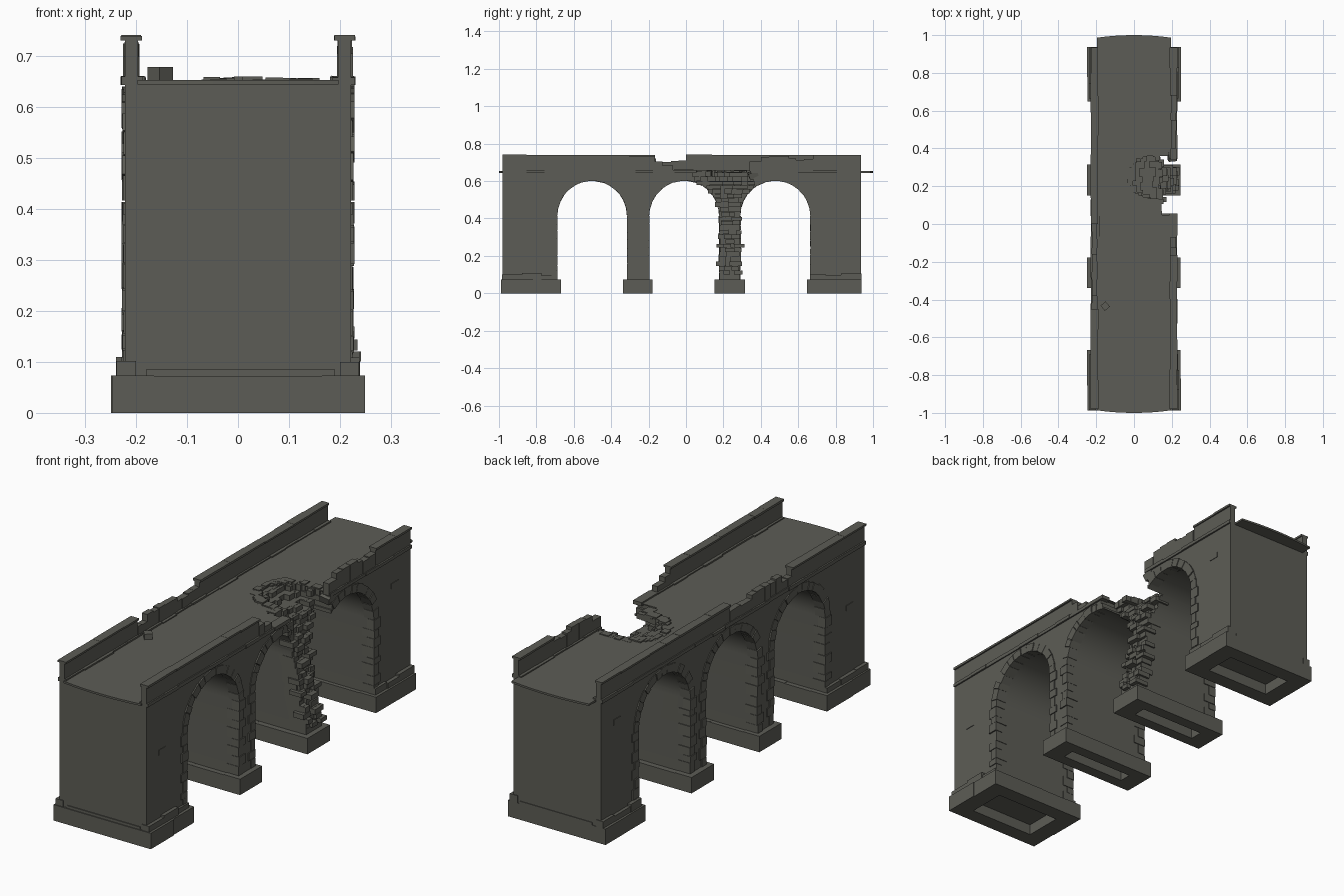
import bpy, bmesh, math, random
from mathutils import Matrix, Vector, Euler

if "Cube" in bpy.data.objects:
    bpy.data.objects.remove(bpy.data.objects["Cube"])

random.seed(4)
R = random.uniform
stone = bpy.data.materials.new("grey_stone")
stone.diffuse_color = (0.108, 0.108, 0.092, 1)
stone.use_nodes = True
stone.node_tree.nodes["Principled BSDF"].inputs["Base Color"].default_value = stone.diffuse_color

ARCHES = (-0.502, -0.01, 0.478)      # arch centres along y
RAD, SPRING = 0.188, 0.415
Y0, Y1, WALL = -0.98, 0.935, 0.222
GAP = (0.045, 0.365)                 # collapsed stretch on the right side


def box(bm, x0, x1, y0, y1, z0, z1, rot=None):
    m = Matrix.Translation(((x0 + x1) / 2, (y0 + y1) / 2, (z0 + z1) / 2))
    if rot:
        m = m @ Euler(rot).to_matrix().to_4x4()
    m = m @ Matrix.Diagonal((abs(x1 - x0), abs(y1 - y0), abs(z1 - z0), 1))
    bmesh.ops.create_cube(bm, size=1, matrix=m)


def prism(bm, pts, offset):
    """Extrude a closed loop of 3D points along offset."""
    face = bm.faces.new([bm.verts.new(p) for p in pts])
    ext = bmesh.ops.extrude_face_region(bm, geom=[face], use_keep_orig=True)
    vs = [g for g in ext["geom"] if isinstance(g, bmesh.types.BMVert)]
    bmesh.ops.translate(bm, verts=vs, vec=Vector(offset))


def finish(bm, name):
    bmesh.ops.recalc_face_normals(bm, faces=bm.faces[:])
    me = bpy.data.meshes.new(name)
    bm.to_mesh(me)
    bm.free()
    me.materials.append(stone)
    ob = bpy.data.objects.new(name, me)
    bpy.context.collection.objects.link(ob)
    return ob


def joints(a, b, step):
    """Uneven block joints from a to b."""
    n = max(1, round((b - a) / step))
    w = (b - a) / n
    cuts = [a] + [a + w * (i + R(-0.2, 0.2)) for i in range(1, n)] + [b]
    return list(zip(cuts[:-1], cuts[1:]))


def broken_x(y, z):
    """How far out (x) masonry survives in the collapsed stretch."""
    x = 0.215 - 0.09 * min(1, (z - 0.1) / 0.5)
    if z > 0.57:
        k = max(0, 1 - ((y - 0.245) / 0.14) ** 2)
        x -= 0.16 * math.sqrt(k) * min(1, (z - 0.57) / 0.075)
    return x


def in_arch(y, z, grow=0.0):
    return any(abs(y - c) < RAD + grow and (z < SPRING or
               math.hypot(y - c, z - SPRING) < RAD + grow) for c in ARCHES)


# main body: side profile with three arches
pts = [(Y0, 0.05)]
for c in ARCHES:
    pts.append((c - RAD, 0.05))
    pts += [(c - RAD * math.cos(math.pi * i / 28), SPRING + RAD * math.sin(math.pi * i / 28))
            for i in range(29)]
    pts.append((c + RAD, 0.05))
pts += [(Y1, 0.05), (Y1, 0.648), (Y0, 0.648)]
bm = bmesh.new()
prism(bm, [(-WALL, y, z) for y, z in pts], (2 * WALL, 0, 0))
body = finish(bm, "bridge_body")

# road deck with bowed ends
bm = bmesh.new()
N = 8
xs = [-0.197 + 0.394 * i / N for i in range(N + 1)]
bow = lambda x: 0.986 + 0.014 * (1 - (x / 0.2) ** 2)
prism(bm, [(x, -bow(x), 0.644) for x in xs] + [(x, bow(x), 0.644) for x in reversed(xs)], (0, 0, 0.009))
deck = finish(bm, "road_deck")

# collapse: stepped cutter plus broken bricks on the exposed face
cut, bricks = bmesh.new(), bmesh.new()
z, H = 0.1, 0.0235
while z < 0.69:
    top = z + H * R(0.85, 1.15)
    a, b = GAP[0] + R(-0.012, 0.012), GAP[1] + R(-0.012, 0.012)
    for y0, y1 in joints(a, b, 0.034):
        y, zm = (y0 + y1) / 2, (z + top) / 2
        x = broken_x(y, zm) + R(-0.012, 0.012)
        box(cut, x, 0.32, y0 - 0.0007, y1 + 0.0007, z, top + 0.0009)
        if zm < 0.655 and not in_arch(y, zm, 0.002) and random.random() < 0.75:
            e = R(0.0, 0.007)
            box(bricks, x - 0.05, x + R(0.004, 0.026), y0 + 0.001 - e, y1 - 0.001 + e, z + 0.001, top - 0.001)
    z = top
# jagged rim bricks around the hole in the deck
for i in range(26):
    a = math.pi * (0.42 + 1.16 * i / 25)
    x, y = 0.1 + 0.155 * math.cos(a), 0.25 + 0.135 * math.sin(a)
    w, l = R(0.012, 0.022), R(0.012, 0.024)
    box(bricks, x - w, x + w, y - l, y + l, 0.625, R(0.65, 0.66))
for y in (0.055, 0.075, 0.1, 0.35, 0.37):
    box(bricks, R(0.10, 0.12), R(0.13, 0.15), y - 0.014, y + 0.014, 0.622, R(0.648, 0.657))
finish(bricks, "broken_masonry")
cutter = finish(cut, "collapse_cutter")
cutter.hide_render = True
for ob in (body, deck):
    mod = ob.modifiers.new("collapse", "BOOLEAN")
    mod.operation, mod.solver, mod.object, mod.use_self = "DIFFERENCE", "EXACT", cutter, True
    dg = bpy.context.evaluated_depsgraph_get()
    me = bpy.data.meshes.new_from_object(ob.evaluated_get(dg))
    ob.modifiers.clear()
    if len(me.polygons):
        ob.data = me
bpy.data.objects.remove(cutter)
bpy.ops.object.select_all(action="DESELECT")
body.select_set(True)
bpy.context.view_layer.objects.active = body
bpy.ops.object.shade_smooth_by_angle(angle=math.radians(20))

# hollow plinths made of stone blocks
bm = bmesh.new()
for a, b, t in ((-0.988, -0.668, 0.07), (-0.338, -0.178, 0.052), (0.152, 0.316, 0.052), (0.648, 0.938, 0.07)):
    for s in (1, -1):
        for y0, y1 in joints(a, b, 0.15):
            box(bm, s * 0.165, s * (0.25 - R(0, 0.006)), y0, y1, 0.0, 0.073)
    for x0, x1 in joints(-0.165, 0.165, 0.17):
        for y0, y1 in ((a, a + t), (b - t, b)):
            box(bm, x0, x1, y0, y1, 0.0, 0.073 - R(0, 0.002))
finish(bm, "plinths")

# low base course around the two abutments
bm = bmesh.new()
for a, b, end in ((-0.984, -0.688, -0.984), (0.664, 0.938, 0.938)):
    for s in (1, -1):
        for y0, y1 in joints(a, b, 0.1):
            box(bm, s * 0.2, s * R(0.231, 0.24), y0, y1, 0.07, R(0.092, 0.11))
    for x0, x1 in joints(-0.18, 0.19, 0.15):
        box(bm, x0, x1, end, end - math.copysign(0.03, end), 0.07, 0.085)
finish(bm, "base_course")

# arch rings and jamb quoins
ring, quoin = bmesh.new(), bmesh.new()
for s in (1, -1):
    for c in ARCHES:
        for a0, a1 in joints(0, math.pi, math.pi / 15):
            ym = c + RAD * math.cos((a0 + a1) / 2)
            if s > 0 and GAP[0] - 0.02 < ym < GAP[1] + 0.02:
                continue
            r0, r1 = RAD - R(0.001, 0.003), RAD + R(0.032, 0.038)
            a0, a1 = a0 + 0.006, a1 - 0.006
            quad = [(r0, a0), (r1, a0), (r1, a1), (r0, a1)]
            prism(ring, [(s * 0.175, c + r * math.cos(a), SPRING + r * math.sin(a)) for r, a in quad],
                  (s * R(0.049, 0.054), 0, 0))
        for d in (1, -1):
            edge = c + d * RAD
            if s > 0 and GAP[0] < edge < GAP[1]:
                continue
            for i, (z0, z1) in enumerate(joints(0.073, SPRING, 0.045)):
                box(quoin, s * (0.19 if i % 2 else 0.165), s * R(0.224, 0.229), edge - d * R(0.001, 0.004),
                    edge + d * (0.045 if i % 2 else 0.03), z0 + 0.001, z1 - 0.001)
finish(ring, "arch_rings")
finish(quoin, "jamb_quoins")

# string course below the parapets
bm = bmesh.new()
for s, a, b in ((-1, Y0, Y1), (1, Y0, GAP[0] + 0.01), (1, GAP[1] - 0.02, Y1)):
    for y0, y1 in joints(a, b, 0.11):
        box(bm, s * R(0.18, 0.188), s * R(0.226, 0.231), y0, y1, 0.643, R(0.656, 0.661))
finish(bm, "string_course")

# parapets: side, start, end, height (0.74 means full height with coping)
bm, cap = bmesh.new(), bmesh.new()
RUNS = ((1, Y0, -0.165, 0.74), (1, -0.165, -0.125, 0.70), (1, -0.125, -0.07, 0.68),
        (1, 0.34, 0.4, 0.70), (1, 0.4, 0.55, 0.73), (1, 0.55, 0.68, 0.715), (1, 0.68, Y1, 0.74),
        (-1, Y0, -0.45, 0.74), (-1, -0.45, -0.38, 0.70), (-1, -0.38, -0.16, 0.722),
        (-1, -0.16, 0.0, 0.703), (-1, 0.0, Y1, 0.74))
for s, a, b, h in RUNS:
    if h == 0.74:
        box(bm, s * 0.196, s * 0.222, a, b, 0.65, 0.732)
        for y0, y1 in joints(a, b, 0.12):
            box(cap, s * R(0.188, 0.191), s * R(0.227, 0.231), y0, y1, 0.73, R(0.738, 0.741))
    else:
        for y0, y1 in joints(a, b, 0.045):
            box(bm, s * R(0.193, 0.197), s * R(0.221, 0.226), y0, y1, 0.65, h + R(-0.008, 0.006))
finish(bm, "parapets")
finish(cap, "parapet_coping")

# odd wall stones and fallen blocks
bm = bmesh.new()
for s in (1, -1):
    for y, z in ((0.82, 0.52), (-0.87, 0.4)):
        box(bm, s * 0.21, s * 0.2245, y - 0.025, y + 0.025, z - 0.012, z + 0.012)
finish(bm, "odd_wall_stones")
bm = bmesh.new()
box(bm, -0.17, -0.135, -0.453, -0.417, 0.652, 0.678, (0, 0, 0.7))
box(bm, 0.18, 0.225, 0.335, 0.385, 0.615, 0.65, (0.35, 0.2, 0.1))
finish(bm, "fallen_blocks")
